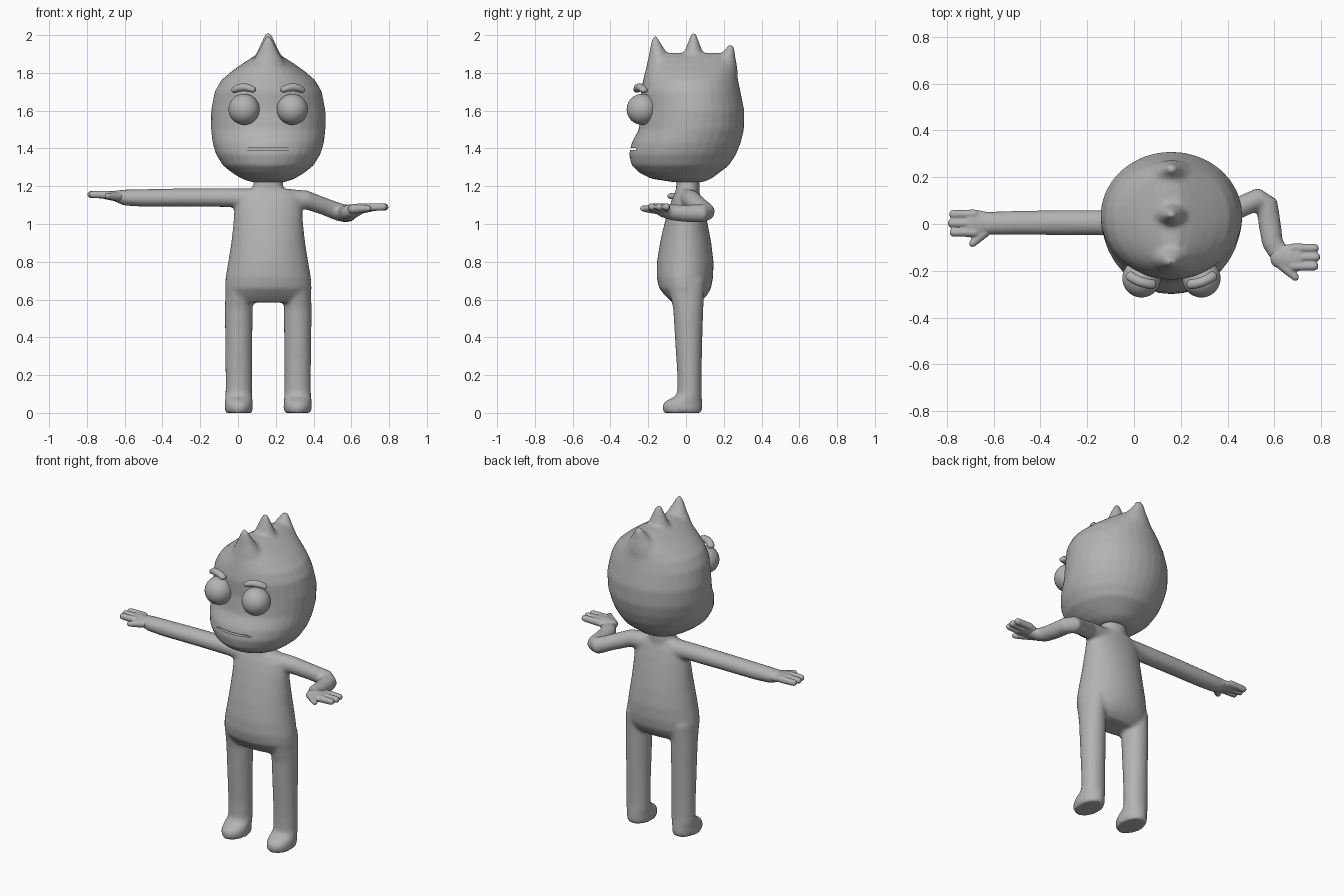
import bpy, bmesh, math
from mathutils import Vector

CX = 0.16  # centre line of the figure
UP = Vector((0, 0, 1))

grey = bpy.data.materials.new("plain_grey")
grey.diffuse_color = (0.45, 0.45, 0.45, 1)


def skin_rings(bm, rings):
    """Bridge a list of (centre, u, v) ellipses into a closed solid."""
    n = 32
    loops = []
    for c, u, v in rings:
        loops.append([bm.verts.new(c + u * math.cos(2 * math.pi * i / n) + v * math.sin(2 * math.pi * i / n))
                      for i in range(n)])
    faces = []
    for a, b in zip(loops, loops[1:]):
        for i in range(n):
            j = (i + 1) % n
            faces.append(bm.faces.new((a[i], a[j], b[j], b[i])))
    faces.append(bm.faces.new(loops[0][::-1]))
    faces.append(bm.faces.new(loops[-1]))
    bmesh.ops.recalc_face_normals(bm, faces=faces)


def stack(bm, cx, rows):
    """Horizontal sections: (z, centre y, half width, half depth)."""
    skin_rings(bm, [(Vector((cx, y, z)), Vector((rx, 0, 0)), Vector((0, ry, 0))) for z, y, rx, ry in rows])


def tube(bm, rows):
    """Round-ended limb along a path: (x, y, z, radius sideways, radius up)."""
    pts = [Vector(r[:3]) for r in rows]
    rings = []
    for i, r in enumerate(rows):
        t = (pts[min(i + 1, len(pts) - 1)] - pts[max(i - 1, 0)]).normalized()
        u = t.cross(UP).normalized()
        v = u.cross(t)
        end = -1 if i == 0 else 1 if i == len(rows) - 1 else 0
        angles = [0] if end == 0 else [0, 25, 50, 75]
        if end == -1:
            angles.reverse()
        for a in angles:
            a = math.radians(a)
            k = math.cos(a)
            rings.append((pts[i] + t * end * min(r[3], r[4]) * math.sin(a), u * r[3] * k, v * r[4] * k))
    skin_rings(bm, rings)


def finish(name, bm, voxel=0, smooth=0, cutter=None):
    """Make the object, fuse its pieces and smooth the joins."""
    me = bpy.data.meshes.new(name)
    bm.to_mesh(me)
    bm.free()
    ob = bpy.data.objects.new(name, me)
    bpy.context.collection.objects.link(ob)
    if voxel:
        m = ob.modifiers.new("fuse", 'REMESH')
        m.mode = 'VOXEL'
        m.voxel_size = voxel
        s = ob.modifiers.new("soften", 'SMOOTH')
        s.factor = 0.5
        s.iterations = smooth
    if cutter:
        b = ob.modifiers.new("cut", 'BOOLEAN')
        b.operation = 'DIFFERENCE'
        b.object = cutter
    bpy.context.view_layer.update()
    dg = bpy.context.evaluated_depsgraph_get()
    baked = bpy.data.meshes.new_from_object(ob.evaluated_get(dg))
    ob.modifiers.clear()
    ob.data = baked
    baked.name = name
    baked.materials.clear()
    baked.materials.append(grey)
    bpy.ops.object.select_all(action='DESELECT')
    ob.select_set(True)
    bpy.context.view_layer.objects.active = ob
    bpy.ops.object.shade_smooth_by_angle(angle=math.radians(45))
    return ob


# Body: torso, neck, legs with feet, and both arms fused together
bm = bmesh.new()
stack(bm, CX, [(0.585, 0, 0.2, 0.075), (0.62, 0, 0.224, 0.11), (0.66, -0.005, 0.23, 0.138),
               (0.72, -0.006, 0.226, 0.15), (0.8, -0.004, 0.212, 0.15), (0.9, -0.002, 0.196, 0.136),
               (1.0, 0, 0.185, 0.115), (1.08, 0.002, 0.18, 0.094), (1.14, 0.004, 0.17, 0.075),
               (1.185, 0.005, 0.13, 0.055)])
stack(bm, CX, [(1.12, 0.008, 0.1, 0.065), (1.18, 0.01, 0.085, 0.063), (1.21, 0.01, 0.078, 0.062),
               (1.28, 0.01, 0.08, 0.065)])
for side in (-1, 1):
    stack(bm, CX + side * 0.156, [
        (0.0, -0.018, 0.07, 0.1), (0.025, -0.02, 0.075, 0.107), (0.05, -0.018, 0.074, 0.104),
        (0.07, -0.005, 0.073, 0.09), (0.085, 0.012, 0.072, 0.072), (0.11, 0.018, 0.07, 0.064),
        (0.2, 0.018, 0.07, 0.064), (0.4, 0.014, 0.072, 0.073), (0.55, 0.012, 0.074, 0.08),
        (0.7, 0.0, 0.068, 0.1)])
tube(bm, [(0.12, 0.005, 1.13, 0.06, 0.056), (-0.05, 0.006, 1.14, 0.054, 0.05),
          (-0.3, 0.006, 1.14, 0.054, 0.048), (-0.5, 0.005, 1.138, 0.052, 0.047),
          (-0.6, 0.003, 1.14, 0.05, 0.043), (-0.64, 0.003, 1.147, 0.05, 0.032)])
tube(bm, [(0.2, 0.005, 1.135, 0.06, 0.056), (0.36, 0.03, 1.128, 0.05, 0.05),
          (0.46, 0.075, 1.092, 0.046, 0.046), (0.535, 0.108, 1.063, 0.048, 0.048),
          (0.568, 0.085, 1.056, 0.048, 0.048), (0.58, 0.0, 1.056, 0.048, 0.046),
          (0.592, -0.08, 1.062, 0.046, 0.042), (0.615, -0.118, 1.068, 0.044, 0.034),
          (0.645, -0.135, 1.078, 0.045, 0.028)])
finish("body", bm, 0.0105, 8)

# Hands: palm, three fingers and a thumb, mirrored for the straight arm
for name, s, dy, dz in (("bent_arm_hand", 1, 0, 0), ("straight_arm_hand", -1, 0.145, 0.066)):
    bm = bmesh.new()

    def limb(rows):
        tube(bm, [(s * x, y + dy, z + dz, a, b) for x, y, z, a, b in rows])
    limb([(0.61, -0.142, 1.078, 0.044, 0.028), (0.66, -0.142, 1.083, 0.056, 0.026),
          (0.705, -0.142, 1.088, 0.056, 0.022)])
    for y, tip in ((-0.103, 0.773), (-0.142, 0.779), (-0.181, 0.771)):
        limb([(0.68, y, 1.089, 0.02, 0.021), (tip, y, 1.09, 0.018, 0.019)])
    limb([(0.625, -0.165, 1.078, 0.026, 0.024), (0.665, -0.203, 1.08, 0.021, 0.02),
          (0.69, -0.228, 1.082, 0.016, 0.016)])
    finish(name, bm, 0.0052, 4)

# Mouth cutter: a thin slab that bites into the front of the face
bm = bmesh.new()
bmesh.ops.create_cube(bm, size=1)
for v in bm.verts:
    v.co = Vector((CX + v.co.x * 0.264, -0.315 + v.co.y * 0.1, 1.398 + v.co.z * 0.011))
me = bpy.data.meshes.new("mouth_cutter")
bm.to_mesh(me)
bm.free()
cutter = bpy.data.objects.new("mouth_cutter", me)
bpy.context.collection.objects.link(cutter)
cutter.hide_render = True

# Head with a ridge of three hair spikes
bm = bmesh.new()
stack(bm, CX, [(1.222, 0.01, 0.09, 0.08), (1.24, -0.025, 0.14, 0.16), (1.27, -0.035, 0.19, 0.21),
               (1.31, -0.03, 0.24, 0.258), (1.37, -0.018, 0.277, 0.284), (1.43, 0.001, 0.295, 0.289),
               (1.5, 0.028, 0.303, 0.279), (1.6, 0.036, 0.303, 0.273), (1.7, 0.025, 0.284, 0.264),
               (1.76, 0.024, 0.25, 0.252), (1.81, 0.027, 0.192, 0.243), (1.85, 0.03, 0.135, 0.234),
               (1.88, 0.033, 0.088, 0.215), (1.905, 0.035, 0.04, 0.17)])
for base, tip, top in ((-0.12, -0.163, 1.995), (0.04, 0.04, 2.015), (0.18, 0.236, 1.952)):
    rows = []
    for f, r in ((0, 0.115), (0.3, 0.085), (0.55, 0.056), (0.8, 0.032), (0.95, 0.018), (1, 0.008)):
        rows.append((1.8 + (top - 1.8) * f, base + (tip - base) * min(1, f * 1.15), r, r * 0.82))
    stack(bm, CX, rows)
finish("head", bm, 0.0105, 8, cutter)
bpy.data.objects.remove(cutter)

# Eyes and eyebrows
for name, s in (("left", 1), ("right", -1)):
    bm = bmesh.new()
    bmesh.ops.create_uvsphere(bm, u_segments=40, v_segments=24, radius=0.082)
    bmesh.ops.translate(bm, verts=bm.verts, vec=(CX + s * 0.128, -0.232, 1.607))
    finish(name + "_eye", bm)
    bm = bmesh.new()
    tube(bm, [(CX + s * x, y, z, 0.021, r) for x, y, z, r in
              ((0.082, -0.258, 1.712, 0.017), (0.108, -0.254, 1.722, 0.02), (0.135, -0.246, 1.724, 0.021),
               (0.16, -0.234, 1.719, 0.02), (0.178, -0.222, 1.709, 0.016))])
    finish(name + "_eyebrow", bm)
